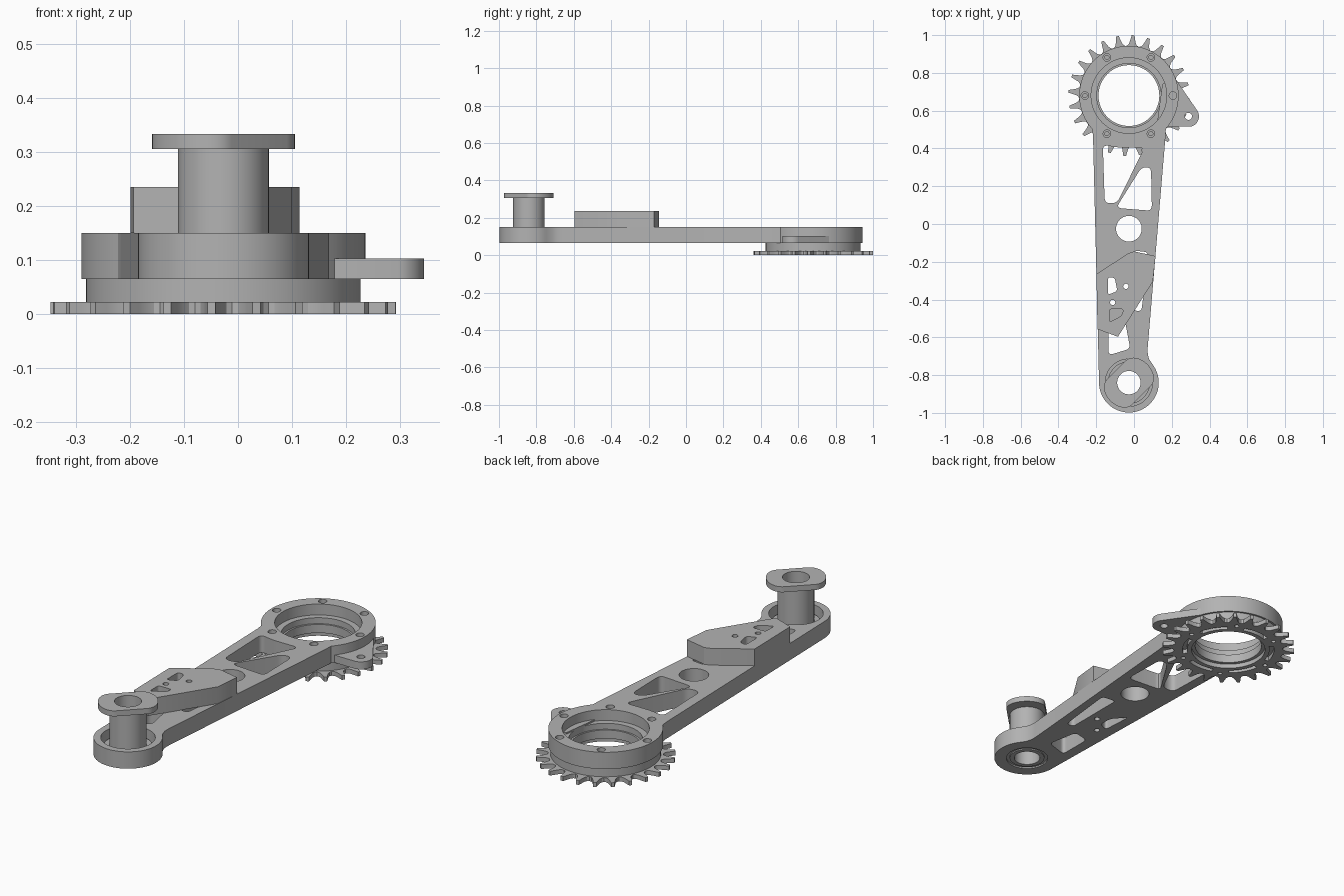
import bpy, bmesh
from math import sin, cos, pi, radians
from mathutils import Vector

cube = bpy.data.objects.get("Cube")
if cube:
    bpy.data.objects.remove(cube, do_unlink=True)

grey = bpy.data.materials.new("plain_grey")
grey.use_nodes = True
grey.diffuse_color = (0.45, 0.45, 0.45, 1)
grey.node_tree.nodes["Principled BSDF"].inputs["Base Color"].default_value = (0.45, 0.45, 0.45, 1)

HUB = (-0.027, 0.68)
PIN = (-0.027, -0.84)


def arc(c, r, a0, a1, n=48):
    """Points along an arc, angles in degrees."""
    return [(c[0] + r * cos(radians(a0 + (a1 - a0) * i / n)),
             c[1] + r * sin(radians(a0 + (a1 - a0) * i / n))) for i in range(n + 1)]


def circle(c, r, n=64):
    return arc(c, r, 0, 360, n)[:-1]


def rounded(points, r=0.02, n=5):
    """Polygon with its corners rounded off."""
    out = []
    pts = [Vector(p) for p in points]
    for i, p in enumerate(pts):
        a, b = pts[i - 1] - p, pts[(i + 1) % len(pts)] - p
        s = p + a.normalized() * min(r, a.length * 0.45)
        e = p + b.normalized() * min(r, b.length * 0.45)
        for k in range(n + 1):
            t = k / n
            out.append(tuple(s * (1 - t) ** 2 + p * 2 * t * (1 - t) + e * t * t))
    return out


def plate(name, z0, z1, outline, holes=()):
    """Flat plate from an outline and hole loops, between two heights."""
    curve = bpy.data.curves.new(name + "_profile", 'CURVE')
    curve.dimensions = '2D'
    curve.fill_mode = 'BOTH'
    curve.extrude = (z1 - z0) / 2
    for loop in [outline, *holes]:
        spline = curve.splines.new('POLY')
        spline.points.add(len(loop) - 1)
        for point, (x, y) in zip(spline.points, loop):
            point.co = (x, y, 0, 1)
        spline.use_cyclic_u = True
    helper = bpy.data.objects.new(name + "_profile", curve)
    bpy.context.collection.objects.link(helper)
    deps = bpy.context.evaluated_depsgraph_get()
    mesh = bpy.data.meshes.new_from_object(helper.evaluated_get(deps))
    bpy.data.objects.remove(helper, do_unlink=True)
    bm = bmesh.new()
    bm.from_mesh(mesh)
    bmesh.ops.remove_doubles(bm, verts=bm.verts, dist=0.0001)
    bmesh.ops.recalc_face_normals(bm, faces=bm.faces)
    bmesh.ops.translate(bm, verts=bm.verts, vec=(0, 0, (z0 + z1) / 2))
    bm.to_mesh(mesh)
    bm.free()
    mesh.materials.clear()
    mesh.materials.append(grey)
    obj = bpy.data.objects.new(name, mesh)
    bpy.context.collection.objects.link(obj)
    bpy.ops.object.select_all(action='DESELECT')
    obj.select_set(True)
    bpy.context.view_layer.objects.active = obj
    bpy.ops.object.shade_smooth_by_angle(angle=radians(30))
    return obj


def bolt_holes(r):
    return [circle(p, r, 20) for p in circle(HUB, 0.233, 6)]


# Arm: ring end, tapering beam and round pin end
arm_outline = (arc(HUB, 0.263, -42, 222, 72)
               + [(-0.217, 0.47), (-0.216, 0.43)]
               + arc(PIN, 0.158, 180, 396, 60)
               + [(0.08, -0.715), (0.073, -0.69), (0.072, -0.66),
                  (0.164, 0.43), (0.167, 0.47)])
web_pockets = [
    rounded([(-0.165, 0.42), (-0.09, 0.405), (0.055, 0.405), (-0.09, 0.11), (-0.155, 0.11)], 0.03),
    rounded([(0.09, 0.3), (0.04, 0.3), (-0.095, 0.085), (0.095, 0.07)], 0.03),
    rounded([(0.0, -0.14), (0.075, -0.15), (0.04, -0.46), (0.0, -0.46)]),
    rounded([(-0.15, -0.22), (-0.09, -0.29), (-0.09, -0.36), (-0.14, -0.38)]),
    rounded([(-0.135, -0.52), (-0.135, -0.695), (-0.02, -0.66), (-0.05, -0.5)], 0.025),
]
small_holes = [circle((-0.043, -0.33), 0.014, 20), circle((-0.113, -0.415), 0.014, 20)]
beam_holes = web_pockets + small_holes + [circle((-0.027, -0.025), 0.068)]
plate("arm_lower", 0.065, 0.095, arm_outline,
      beam_holes + bolt_holes(0.011) + [circle(HUB, 0.17), circle(PIN, 0.1)])
plate("arm_upper", 0.095, 0.15, arm_outline,
      beam_holes + bolt_holes(0.02) + [circle(HUB, 0.2), circle(PIN, 0.125)])

# Raised block on the beam
block = [(-0.199, -0.265), (-0.03, -0.155), (0.0, -0.145), (0.114, -0.17),
         (0.1, -0.305), (-0.085, -0.597), (-0.193, -0.557)]
plate("raised_block", 0.15, 0.235, block, small_holes + [
    rounded([(-0.138, -0.28), (-0.102, -0.285), (-0.088, -0.355), (-0.138, -0.375)], 0.015),
    rounded([(-0.13, -0.45), (-0.055, -0.45), (-0.065, -0.485), (-0.13, -0.52)], 0.015)])

# Side ear with its mounting hole
ear = [(0.12, 0.52), (0.2, 0.515), (0.295, 0.515)]
ear += arc((0.288, 0.57), 0.056, -70, 35, 12) + [(0.215, 0.775), (0.15, 0.74)]
plate("side_ear", 0.065, 0.103, ear, [circle((0.288, 0.57), 0.019, 24)])

# Hub spacer under the ring
plate("hub_spacer", 0.022, 0.065, circle(HUB, 0.254, 72), [circle(HUB, 0.161)])

# Sprocket: slim teeth with round valleys, arc slots and bolt holes
teeth = 24
wheel = []
for i in range(teeth):
    for step, r in ((-7.5, 0.263), (-5.2, 0.267), (-3.5, 0.279), (-2.4, 0.297), (-1.3, 0.32),
                    (1.3, 0.32), (2.4, 0.297), (3.5, 0.279), (5.2, 0.267)):
        wheel += arc(HUB, r, 86 + i * 360 / teeth + step, 0, 1)[:1]
slots = [arc(HUB, 0.222, a - 19, a + 19, 12) + arc(HUB, 0.2, a + 19, a - 19, 12)
         for a in range(30, 390, 60)]
plate("sprocket", 0.0, 0.022, wheel, slots + bolt_holes(0.011) + [circle(HUB, 0.178)])

# Hollow pin with bearing ring and two-flat flange
bore = circle(PIN, 0.062)
plate("pin_bearing", 0.072, 0.11, circle(PIN, 0.112), [circle(PIN, 0.083)])
plate("pin_tube", 0.066, 0.305, circle(PIN, 0.084), [bore])
flange = []
for side in (1, -1):
    for i in range(25):
        a = -pi / 2 + pi * i / 24
        u, v = side * (0.072 + 0.066 * cos(a)), side * 0.094 * sin(a)
        flange.append((PIN[0] + (u - v) * 0.707, PIN[1] + (u + v) * 0.707))
plate("pin_flange", 0.305, 0.333, flange, [bore])
